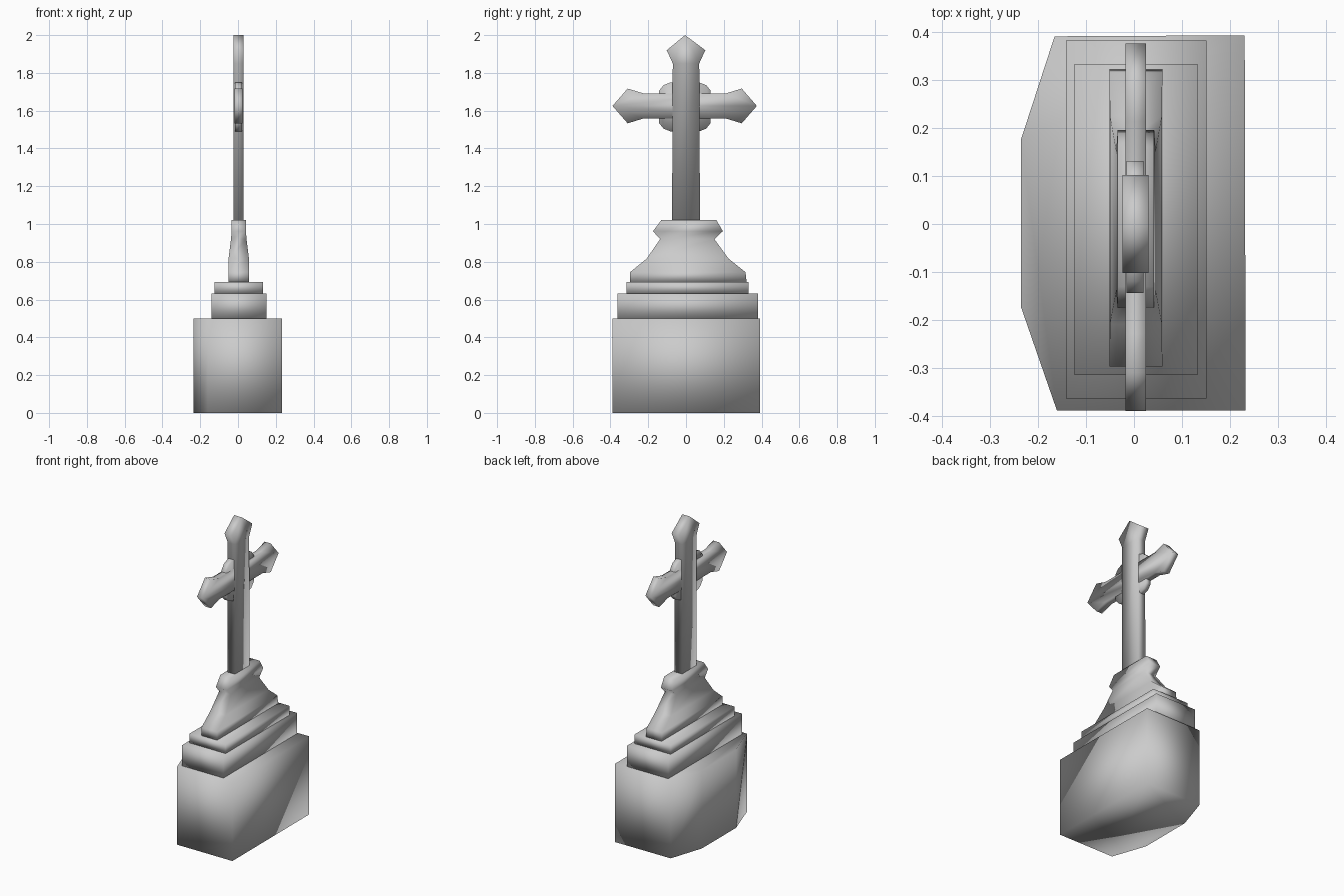
import bpy
import bmesh

cube = bpy.data.objects.get("Cube")
if cube:
    bpy.data.objects.remove(cube, do_unlink=True)

stone = bpy.data.materials.new("grey stone")
stone.use_nodes = True
GREY = (0.6, 0.6, 0.6, 1)
stone.diffuse_color = GREY
stone.node_tree.nodes["Principled BSDF"].inputs["Base Color"].default_value = GREY


def loft(name, rings):
    """Skin a stack of equal-length rings, cap both ends and shade smooth."""
    bm = bmesh.new()
    loops = [[bm.verts.new(p) for p in ring] for ring in rings]
    for a, b in zip(loops, loops[1:]):
        for i in range(len(a)):
            j = (i + 1) % len(a)
            bm.faces.new((a[i], a[j], b[j], b[i]))
    bm.faces.new(loops[0])
    bm.faces.new(loops[-1])
    bmesh.ops.recalc_face_normals(bm, faces=bm.faces[:])
    for f in bm.faces:
        f.smooth = True
    mesh = bpy.data.meshes.new(name)
    bm.to_mesh(mesh)
    bm.free()
    mesh.materials.append(stone)
    obj = bpy.data.objects.new(name, mesh)
    bpy.context.collection.objects.link(obj)
    return obj


def block(name, plan, z0, z1):
    """Upright block from an (x, y) plan."""
    return loft(name, [[(x, y, z) for x, y in plan] for z in (z0, z1)])


def slab(name, profile, x0, x1):
    """Thin slab from a (y, z) profile."""
    return loft(name, [[(x, y, z) for y, z in profile] for x in (x0, x1)])


def rect(x0, x1, y0, y1):
    return [(x0, y0), (x1, y0), (x1, y1), (x0, y1)]


# Stepped base
block("base", [(0.232, -0.388), (0.23, 0.392), (-0.165, 0.39),
               (-0.235, 0.175), (-0.235, -0.172), (-0.16, -0.388)], 0, 0.5)
block("lower_step", rect(-0.141, 0.151, -0.363, 0.381), 0.5, 0.633)
block("upper_step", rect(-0.124, 0.132, -0.314, 0.332), 0.633, 0.692)

# Flared pedestal: height, back and front reach, half thickness
levels = [(0.692, -0.296, 0.321, 0.055), (0.745, -0.296, 0.315, 0.055),
          (0.817, -0.208, 0.225, 0.054), (0.92, -0.137, 0.15, 0.041),
          (0.962, -0.175, 0.195, 0.038), (1.022, -0.13, 0.16, 0.038)]
loft("pedestal", [[(x, y, z) for x, y in rect(0.004 - h, 0.004 + h, y0, y1)]
                  for z, y0, y1, h in levels])

# Cross upright with a pointed cap
half = [(0.074, 1.02), (0.07, 1.85), (0.102, 1.92)]
slab("upright", half + [(-0.005, 2.0)] + [(-y, z) for y, z in reversed(half)],
     -0.024, 0.03)

# Cross arms with pointed ends
half = [(0.22, 0.067), (0.302, 0.092), (0.382, 0.0), (0.302, -0.092), (0.22, -0.067)]
slab("arms", [(y - 0.007, 1.625 + z) for y, z in half]
     + [(-y - 0.007, 1.625 + z) for y, z in reversed(half)], -0.018, 0.025)

# Disc behind the crossing
quarter = [(0.137, 0.085), (0.113, 0.115), (0.075, 0.13)]
upper = quarter + [(-y, z) for y, z in reversed(quarter)]
slab("disc", [(y - 0.006, 1.62 + z) for y, z in upper]
     + [(y - 0.006, 1.62 - z) for y, z in reversed(upper)], -0.016, 0.02)
